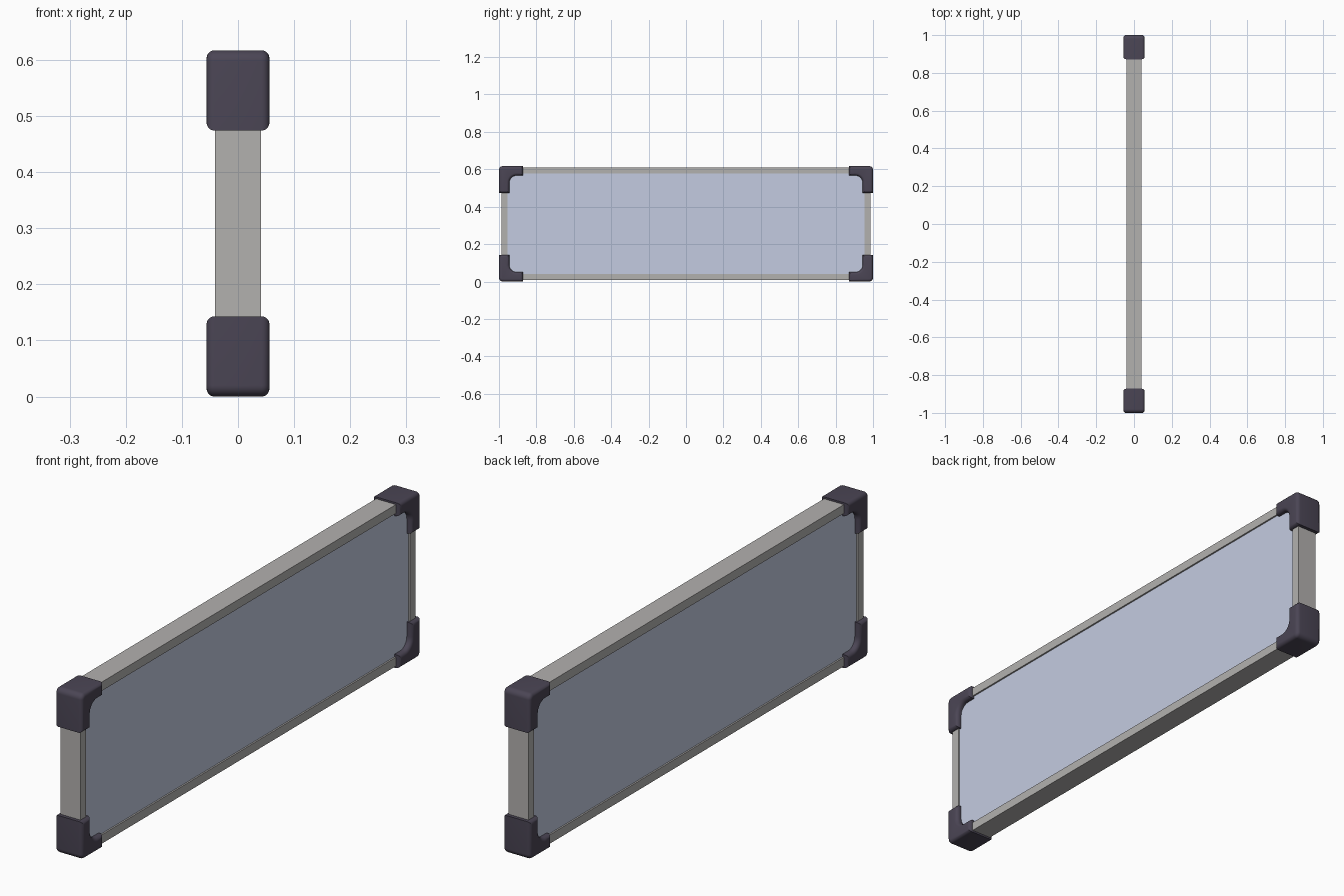
import bpy, bmesh
from math import sin, cos, pi

if "Cube" in bpy.data.objects:
    bpy.data.objects.remove(bpy.data.objects["Cube"])

H = 0.617
HY, HZ = 1.0, H / 2          # half extents around the centre


def finish(name, bm, color):
    bmesh.ops.recalc_face_normals(bm, faces=bm.faces[:])
    me = bpy.data.meshes.new(name)
    bm.to_mesh(me)
    bm.free()
    ob = bpy.data.objects.new(name, me)
    ob.location.z = HZ
    bpy.context.collection.objects.link(ob)
    mat = bpy.data.materials.new(name + "_material")
    mat.diffuse_color = (*color, 1)
    mat.use_nodes = True
    mat.node_tree.nodes["Principled BSDF"].inputs["Base Color"].default_value = mat.diffuse_color
    me.materials.append(mat)
    return ob


def arc(cy, cz, r, a0, a1, n=8):
    return [(cy + r * cos(a0 + (a1 - a0) * i / n),
             cz + r * sin(a0 + (a1 - a0) * i / n)) for i in range(n + 1)]


# Mitred rectangular frame: a rectangular section swept round four corners
bm = bmesh.new()
oy, oz, bar, fx = 0.987, HZ - 0.007, 0.033, 0.041
section = [(-fx, 0), (fx, 0), (fx, bar), (-fx, bar)]
rings = [[bm.verts.new((x, sy * (oy - d), sz * (oz - d))) for x, d in section]
         for sy, sz in ((1, 1), (-1, 1), (-1, -1), (1, -1))]
for i in range(4):
    a, b = rings[i], rings[(i + 1) % 4]
    for j in range(4):
        k = (j + 1) % 4
        bm.faces.new((a[j], a[k], b[k], b[j]))
finish("frame", bm, (0.45, 0.44, 0.43))

# Board panel, slightly recessed in the frame
bm = bmesh.new()
bmesh.ops.create_cube(bm, size=2)
bmesh.ops.scale(bm, vec=(fx - 0.006, oy - bar + 0.005, oz - bar + 0.005), verts=bm.verts[:])
finish("panel", bm, (0.55, 0.60, 0.75))

# Corner protector: L profile with rounded outer corner and inner fillet
ly, lz, ty, tz, ro, ri, cx = 0.128, 0.143, 0.055, 0.05, 0.02, 0.04, 0.056
profile = [(HY - ly, HZ - tz), (HY - ly, HZ)]
profile += arc(HY - ro, HZ - ro, ro, pi / 2, 0)
profile += [(HY, HZ - lz), (HY - ty, HZ - lz)]
profile += arc(HY - ty - ri, HZ - tz - ri, ri, 0, pi / 2)
bm = bmesh.new()
back = [bm.verts.new((-cx, y, z)) for y, z in profile]
front = [bm.verts.new((cx, y, z)) for y, z in profile]
bm.faces.new(back)
bm.faces.new(front)
for i in range(len(profile)):
    j = (i + 1) % len(profile)
    bm.faces.new((back[i], back[j], front[j], front[i]))
bmesh.ops.recalc_face_normals(bm, faces=bm.faces[:])
rim = [e for e in bm.edges if abs(e.verts[0].co.x - e.verts[1].co.x) < 1e-6]
bmesh.ops.bevel(bm, geom=rim, offset=0.014, segments=5, profile=0.5,
                affect='EDGES', clamp_overlap=True)
corners = finish("corner_protectors", bm, (0.07, 0.06, 0.09))
mirror = corners.modifiers.new("four_corners", 'MIRROR')
mirror.use_axis = (False, True, True)
mirror.use_mirror_merge = False
bpy.context.view_layer.objects.active = corners
corners.select_set(True)
bpy.ops.object.shade_smooth_by_angle(angle=pi / 6)
